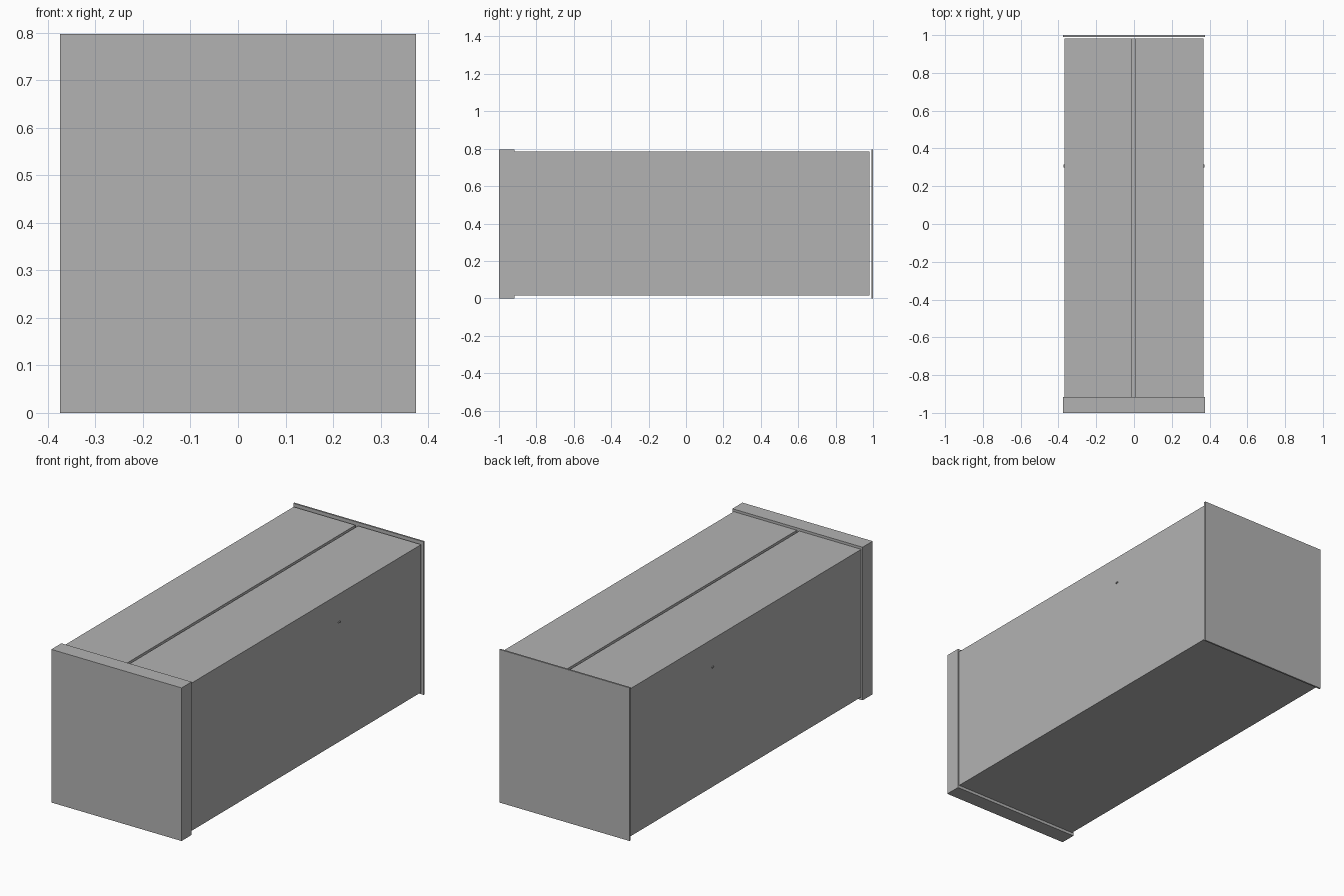
import bpy
import bmesh

cube = bpy.data.objects.get("Cube")
if cube:
    bpy.data.objects.remove(cube, do_unlink=True)

grey = bpy.data.materials.new("plain grey")
grey.use_nodes = True
grey.diffuse_color = (0.45, 0.45, 0.45, 1)
grey.node_tree.nodes["Principled BSDF"].inputs["Base Color"].default_value = grey.diffuse_color


def make_object(name, bm):
    bmesh.ops.recalc_face_normals(bm, faces=bm.faces)
    mesh = bpy.data.meshes.new(name)
    bm.to_mesh(mesh)
    bm.free()
    mesh.materials.append(grey)
    obj = bpy.data.objects.new(name, mesh)
    bpy.context.collection.objects.link(obj)
    return obj


def extrude_profile(name, profile, y0, y1):
    """Extrude a closed (x, z) outline along y."""
    bm = bmesh.new()
    face = bm.faces.new([bm.verts.new((x, y0, z)) for x, z in profile])
    grown = bmesh.ops.extrude_face_region(bm, geom=[face])["geom"]
    verts = [v for v in grown if isinstance(v, bmesh.types.BMVert)]
    bmesh.ops.translate(bm, verts=verts, vec=(0, y1 - y0, 0))
    return make_object(name, bm)


def rectangle(x0, x1, z0, z1):
    return [(x0, z0), (x1, z0), (x1, z1), (x0, z1)]


HALF, HEIGHT = 0.375, 0.797
BODY, BOTTOM, TOP = 0.367, 0.015, 0.784
GROOVE_L, GROOVE_R, FLOOR = -0.011, 0.004, 0.74

# Long body with a narrow lengthwise groove in its top
extrude_profile("body", [
    (-BODY, BOTTOM), (BODY, BOTTOM), (BODY, TOP), (GROOVE_R, TOP),
    (GROOVE_R, FLOOR), (GROOVE_L, FLOOR), (GROOVE_L, TOP), (-BODY, TOP),
], -0.92, 0.982)

# Thick front panel and thin back panel
extrude_profile("front_panel", rectangle(-HALF, HALF, 0, HEIGHT), -1, -0.917)
extrude_profile("back_panel", rectangle(-HALF, HALF, 0, HEIGHT), 0.991, 1)

# Small pin on each side
for side, name in ((1, "left_pin"), (-1, "right_pin")):
    ends = sorted((side * 0.36, side * 0.372))
    extrude_profile(name, rectangle(*ends, 0.636, 0.642), 0.3, 0.314)
